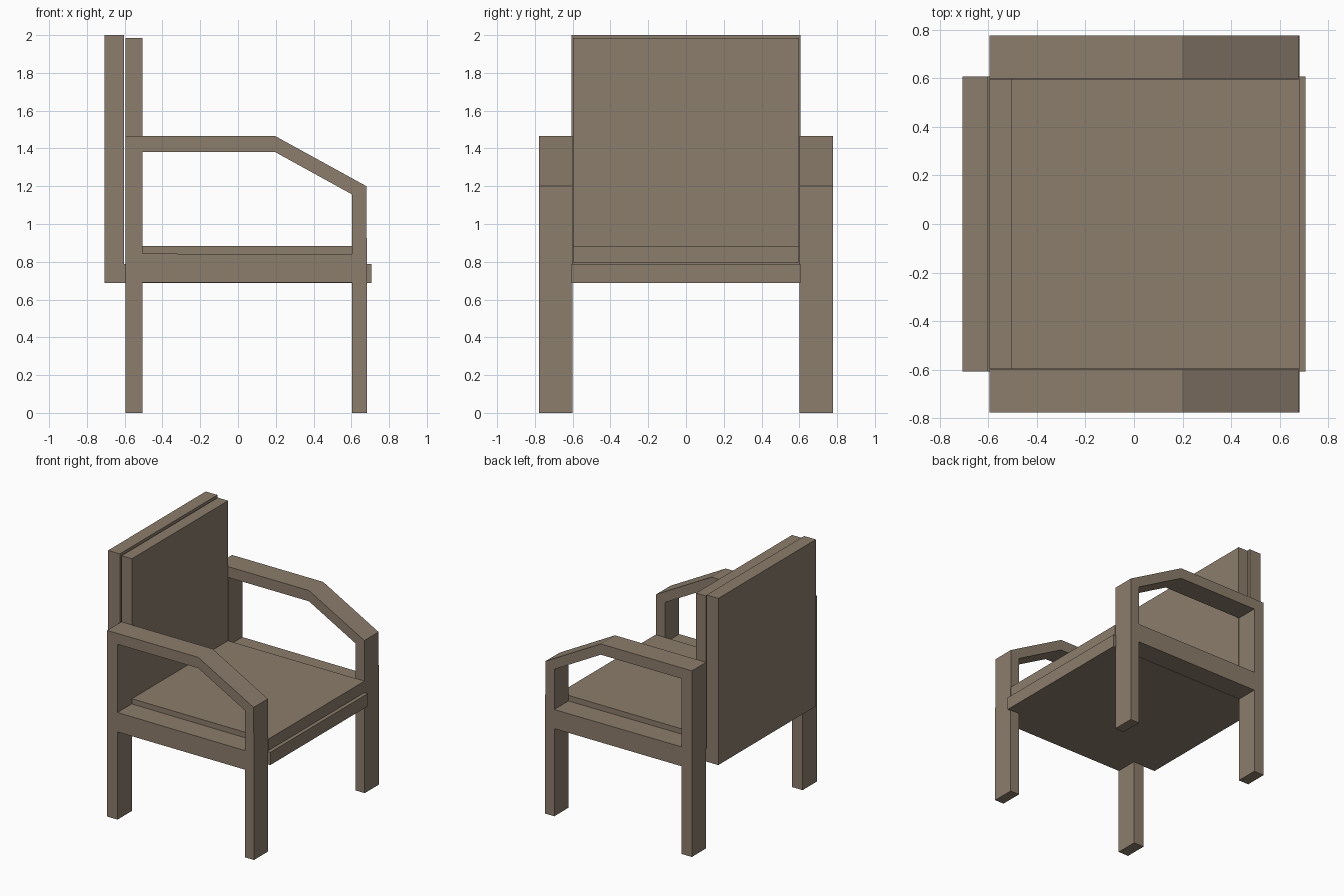
import bpy, bmesh

if "Cube" in bpy.data.objects:
    bpy.data.objects.remove(bpy.data.objects["Cube"])

wood = bpy.data.materials.new("warm taupe")
wood.diffuse_color = (0.262, 0.205, 0.150, 1.0)
wood.use_nodes = True
wood.node_tree.nodes["Principled BSDF"].inputs["Base Color"].default_value = wood.diffuse_color


def extrude_profile(name, profile, y0, y1):
    """Extrude a closed XZ outline from y0 to y1."""
    bm = bmesh.new()
    face = bm.faces.new([bm.verts.new((x, y0, z)) for x, z in profile])
    res = bmesh.ops.extrude_face_region(bm, geom=[face])
    verts = [v for v in res["geom"] if isinstance(v, bmesh.types.BMVert)]
    bmesh.ops.translate(bm, verts=verts, vec=(0, y1 - y0, 0))
    bmesh.ops.recalc_face_normals(bm, faces=bm.faces)
    mesh = bpy.data.meshes.new(name)
    bm.to_mesh(mesh)
    bm.free()
    mesh.materials.append(wood)
    obj = bpy.data.objects.new(name, mesh)
    bpy.context.collection.objects.link(obj)
    return obj


# Side frames: outer and inner outlines bridged into a ring, with legs below
outer = [(-0.595, 0.69), (-0.595, 1.465), (0.198, 1.465), (0.68, 1.20), (0.683, 0.69)]
inner = [(-0.505, 0.843), (-0.505, 1.38), (0.198, 1.38), (0.603, 1.157), (0.603, 0.84)]


def side_frame(name, y0, y1):
    bm = bmesh.new()
    o = [bm.verts.new((x, y0, z)) for x, z in outer]
    i = [bm.verts.new((x, y0, z)) for x, z in inner]
    legs = []
    # points where the legs meet the rail
    a = bm.verts.new((-0.505, y0, 0.69))
    b = bm.verts.new((0.603, y0, 0.69))
    for k in range(4):
        bm.faces.new((o[k], o[k + 1], i[k + 1], i[k]))
    bm.faces.new((o[4], b, i[4]))
    bm.faces.new((b, a, i[0], i[4]))
    bm.faces.new((a, o[0], i[0]))
    # legs
    for top0, top1 in ((o[0], a), (b, o[4])):
        p = bm.verts.new((top0.co.x, y0, 0))
        q = bm.verts.new((top1.co.x, y0, 0))
        bm.faces.new((top0, top1, q, p))
    res = bmesh.ops.extrude_face_region(bm, geom=bm.faces[:])
    moved = [v for v in res["geom"] if isinstance(v, bmesh.types.BMVert)]
    bmesh.ops.translate(bm, verts=moved, vec=(0, y1 - y0, 0))
    bmesh.ops.recalc_face_normals(bm, faces=bm.faces)
    # merge coplanar triangles and quads on the flat sides
    bmesh.ops.dissolve_limit(bm, angle_limit=0.001, verts=bm.verts, edges=bm.edges)
    bmesh.ops.triangulate(bm, faces=[f for f in bm.faces if len(f.verts) > 4])
    mesh = bpy.data.meshes.new(name)
    bm.to_mesh(mesh)
    bm.free()
    mesh.materials.append(wood)
    bpy.context.collection.objects.link(bpy.data.objects.new(name, mesh))


side_frame("left_side_frame", 0.60, 0.777)
side_frame("right_side_frame", -0.777, -0.60)

# Seat base and back panel: one L-shaped shell
extrude_profile("seat_and_back_shell",
                [(-0.706, 0.688), (0.706, 0.688), (0.706, 0.788),
                 (-0.604, 0.788), (-0.604, 2.0), (-0.706, 2.0)], -0.607, 0.607)

# Seat cushion and back cushion, with a thin gap to the shell
extrude_profile("seat_and_back_cushion",
                [(-0.595, 0.793), (0.683, 0.793), (0.683, 0.883),
                 (-0.505, 0.883), (-0.505, 1.985), (-0.595, 1.985)], -0.598, 0.598)
